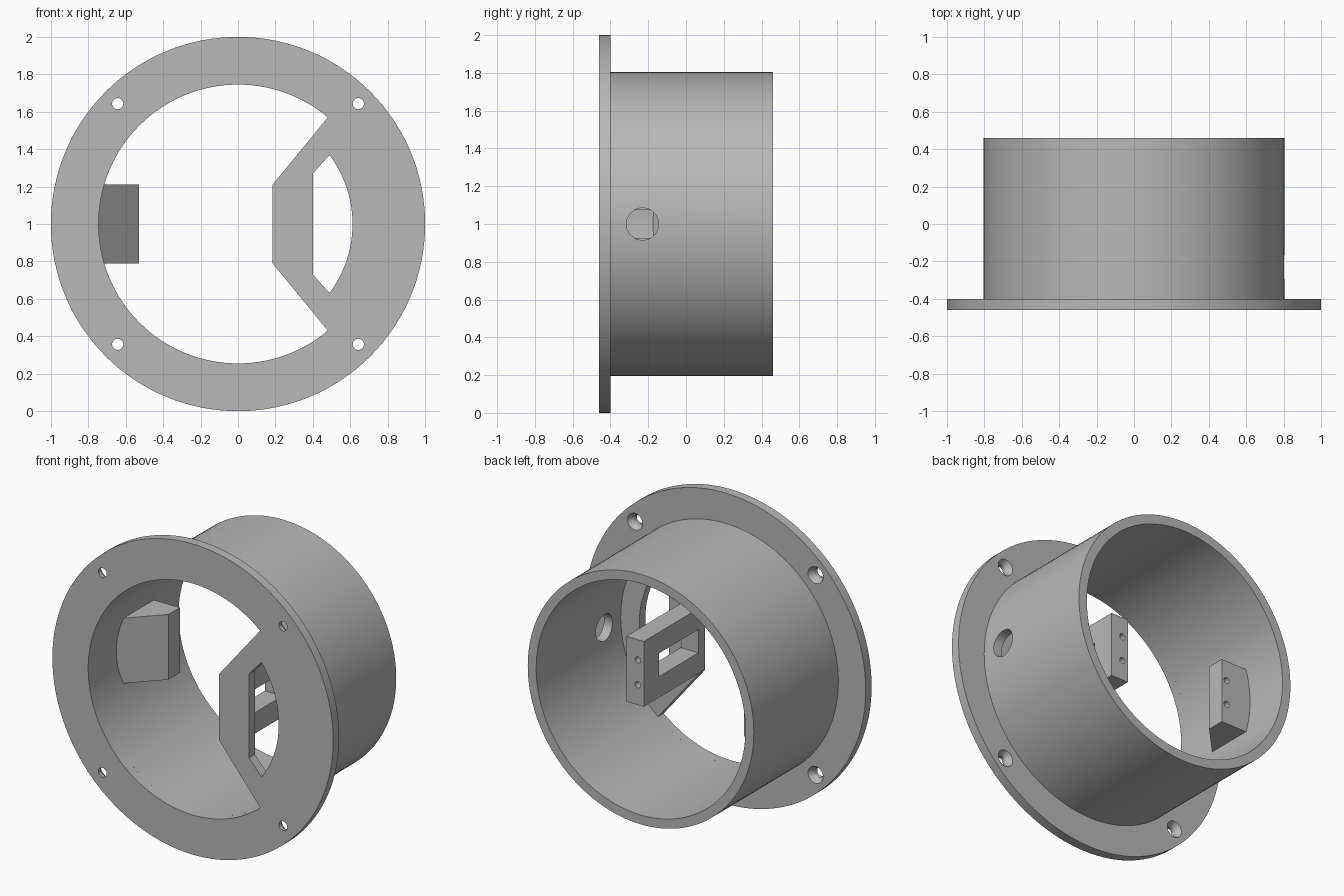
import bpy
import bmesh
from math import cos, sin, radians, pi
from mathutils import Vector

cube = bpy.data.objects.get("Cube")
if cube:
    bpy.data.objects.remove(cube, do_unlink=True)

grey = bpy.data.materials.new("plain grey")
grey.use_nodes = True
colour = (0.48, 0.48, 0.48, 1)
grey.diffuse_color = colour
grey.node_tree.nodes["Principled BSDF"].inputs["Base Color"].default_value = colour

CENTRE = Vector((0, 0, 1))          # axis of the ring, running along y
FRONT, FLANGE_BACK, TUBE_BACK = -0.46, -0.40, 0.46
BORE = 0.745
POST_BACK = 0.165                   # rear face of both mounting posts


def arc(radius, start, end, steps):
    span = [radians(start + (end - start) * i / steps) for i in range(steps + 1)]
    return [(radius * cos(a), radius * sin(a)) for a in span]


def circle(radius, x=0, z=0, steps=128):
    return [(x + px, z + pz) for px, pz in arc(radius, 0, 360, steps)[:-1]]


def loft(name, sections):
    """Solid through matching closed sections, each a list of points."""
    bm = bmesh.new()
    rings = [[bm.verts.new(Vector(p) + CENTRE) for p in s] for s in sections]
    for a, b in zip(rings, rings[1:]):
        for i in range(len(a)):
            j = (i + 1) % len(a)
            bm.faces.new((a[i], a[j], b[j], b[i]))
    bm.faces.new(rings[0])
    bm.faces.new(rings[-1])
    bmesh.ops.recalc_face_normals(bm, faces=bm.faces)
    mesh = bpy.data.meshes.new(name)
    bm.to_mesh(mesh)
    bm.free()
    mesh.materials.append(grey)
    obj = bpy.data.objects.new(name, mesh)
    bpy.context.collection.objects.link(obj)
    return obj


def along_y(name, outline, y0, y1):
    return loft(name, [[(x, y, z) for x, z in outline] for y in (y0, y1)])


def along_z(name, outline, z0, z1):
    return loft(name, [[(x, y, z) for x, y in outline] for z in (z0, z1)])


def along_x(name, outline, x0, x1):
    return loft(name, [[(x, y, z) for y, z in outline] for x in (x0, x1)])


def activate(obj):
    bpy.ops.object.select_all(action='DESELECT')
    obj.select_set(True)
    bpy.context.view_layer.objects.active = obj


def cut(obj, *cutters):
    for cutter in cutters:
        mod = obj.modifiers.new("cut", 'BOOLEAN')
        mod.operation, mod.solver, mod.object = 'DIFFERENCE', 'EXACT', cutter
        activate(obj)
        bpy.ops.object.modifier_apply(modifier=mod.name)
        bpy.data.objects.remove(cutter, do_unlink=True)


def box(a0, a1, b0, b1):
    return [(a0, b0), (a1, b0), (a1, b1), (a0, b1)]


def screw_holes(x):
    return [along_y("screw_cutter", circle(0.02, x, z, 24), 0.04, POST_BACK + 0.1)
            for z in (-0.08, 0.08)]


# Flange with a bridged opening and a small side window
flange = along_y("flange", circle(1), FRONT, FLANGE_BACK)
opening = arc(BORE, 49.9, 310.1, 96) + [(0.185, -0.21), (0.185, 0.21)]
window = arc(0.612, -37, 37, 32) + [(0.4, 0.27), (0.4, -0.27)]
cut(flange, *[along_y("opening_cutter", o, -0.6, -0.3) for o in (opening, window)])

# Four countersunk holes, widening towards the rear
for sx in (-1, 1):
    for sz in (-1, 1):
        stages = [(-0.5, 0.03), (-0.435, 0.03), (-0.40, 0.054), (-0.39, 0.061)]
        cut(flange, loft("countersink_cutter", [
            [(x, y, z) for x, z in circle(r, sx * 0.643, sz * 0.643, 32)]
            for y, r in stages]))

# Tube with a cable hole through its left wall
tube = along_y("tube", circle(0.805), FLANGE_BACK, TUBE_BACK)
cut(tube,
    along_y("bore_cutter", circle(BORE), -0.6, 0.6),
    along_x("cable_cutter", circle(0.085, -0.23, 0, 48), 0.6, 0.95))

# Left post standing on the bridge, with a slot through it
left_post = along_z("left_post", box(0.185, 0.31, FLANGE_BACK, POST_BACK), -0.21, 0.21)
cut(left_post,
    along_x("slot_cutter", box(-0.39, 0.01, -0.075, 0.075), 0, 0.5),
    *screw_holes(0.227))

# Right post, a wedge growing out of the tube wall
wedge = [(-0.76, -0.19), (-0.53, 0.05), (-0.53, POST_BACK), (-0.76, POST_BACK)]
right_post = along_z("right_post", wedge, -0.21, 0.21)
cut(right_post, *screw_holes(-0.567))

for part in (flange, tube, left_post, right_post):
    activate(part)
    bpy.ops.object.shade_smooth_by_angle(angle=pi / 6)
